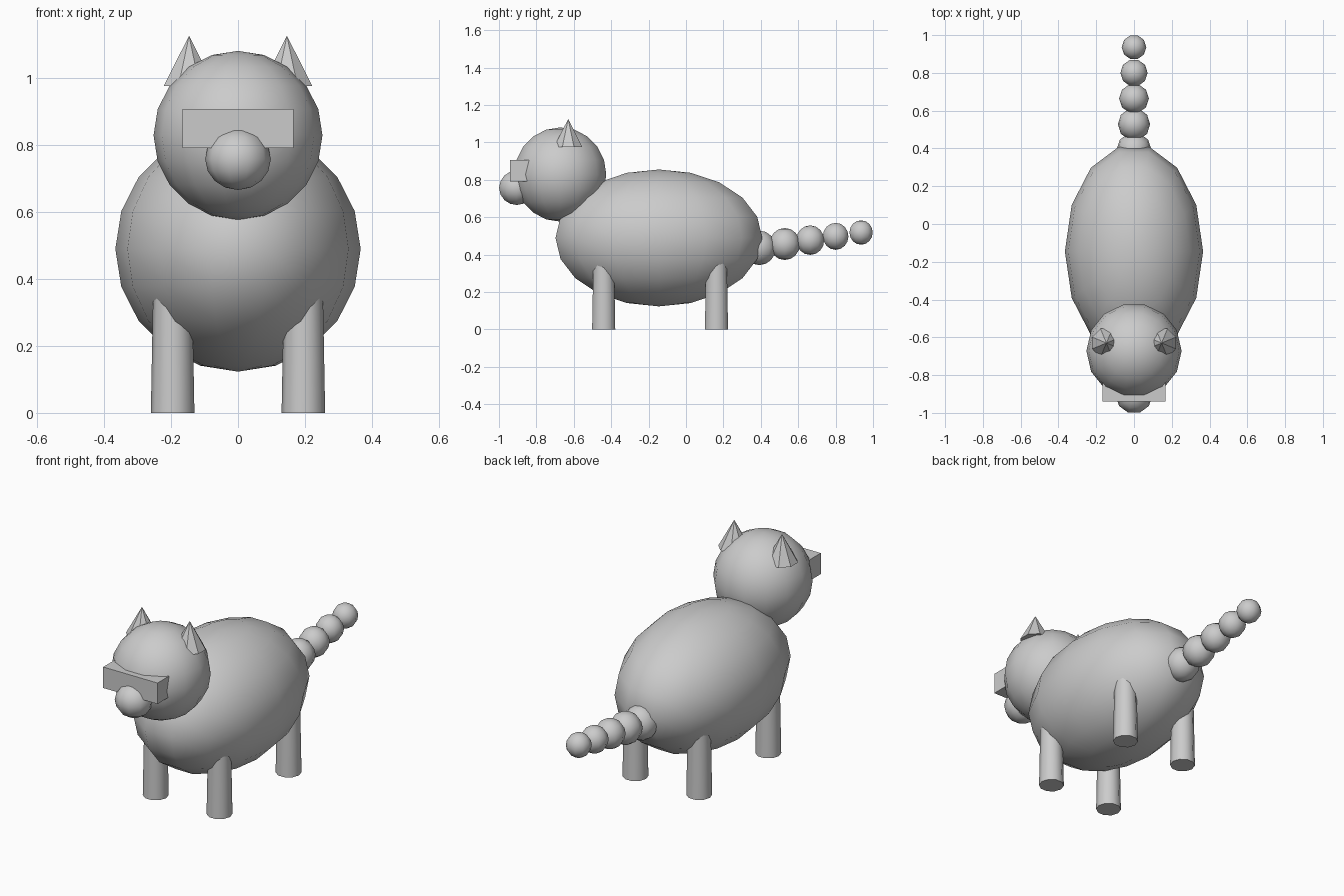
import bpy, bmesh, math
from mathutils import Matrix

if "Cube" in bpy.data.objects:
    bpy.data.objects.remove(bpy.data.objects["Cube"])


def finish(name, bm, smooth=True):
    me = bpy.data.meshes.new(name)
    bmesh.ops.recalc_face_normals(bm, faces=bm.faces[:])
    bm.to_mesh(me)
    bm.free()
    ob = bpy.data.objects.new(name, me)
    bpy.context.collection.objects.link(ob)
    if smooth:
        bpy.context.view_layer.objects.active = ob
        ob.select_set(True)
        bpy.ops.object.shade_smooth_by_angle(angle=math.radians(40))
        ob.select_set(False)
    return ob


def ball(name, loc, size, segs, rings):
    # quarter turn puts a vertex column on the x axis
    bm = bmesh.new()
    bmesh.ops.create_uvsphere(bm, u_segments=segs, v_segments=rings, radius=1)
    bm.transform(Matrix.Translation(loc) @ Matrix.Diagonal((*size, 1))
                 @ Matrix.Rotation(math.pi / 2, 4, 'Z'))
    return finish(name, bm)


def cone(name, loc, r1, r2, h, segs, turn, smooth):
    # loc is the centre of the base
    bm = bmesh.new()
    bmesh.ops.create_cone(bm, cap_ends=True, segments=segs,
                          radius1=r1, radius2=r2, depth=h)
    bm.transform(Matrix.Translation((loc[0], loc[1], loc[2] + h / 2))
                 @ Matrix.Rotation(turn, 4, 'Z'))
    bmesh.ops.remove_doubles(bm, verts=bm.verts[:], dist=1e-5)
    return finish(name, bm, smooth)


# Body, head and snout
ball("body", (0, -0.145, 0.489), (0.366, 0.567, 0.366), 14, 10)
ball("head", (0, -0.672, 0.828), (0.252, 0.252, 0.252), 14, 10)
ball("snout", (0, -0.905, 0.757), (0.098, 0.099, 0.092), 10, 8)

# Eye mask bar
bm = bmesh.new()
bmesh.ops.create_cube(bm, size=1)
bm.transform(Matrix.Translation((0, -0.875, 0.848))
             @ Matrix.Diagonal((0.332, 0.13, 0.116, 1)))
finish("eye_mask", bm, False)

# Ears and legs, mirrored left and right
for side, s in (("left", -1), ("right", 1)):
    cone(f"{side}_ear", (s * 0.146, -0.63, 0.975), 0.082, 0, 0.15,
         8, math.pi / 8, False)
    for end, y in (("front", -0.44), ("back", 0.163)):
        cone(f"{end}_{side}_leg", (s * 0.195, y, 0), 0.065, 0.058, 0.38,
             10, math.pi / 2, True)

# Tail of shrinking balls
for i in range(5):
    r = 0.0925 - 0.0068 * i
    ball(f"tail_{i + 1}", (0, 0.392 + 0.136 * i, 0.436 + 0.0205 * i),
         (r, r, r), 10, 8)
